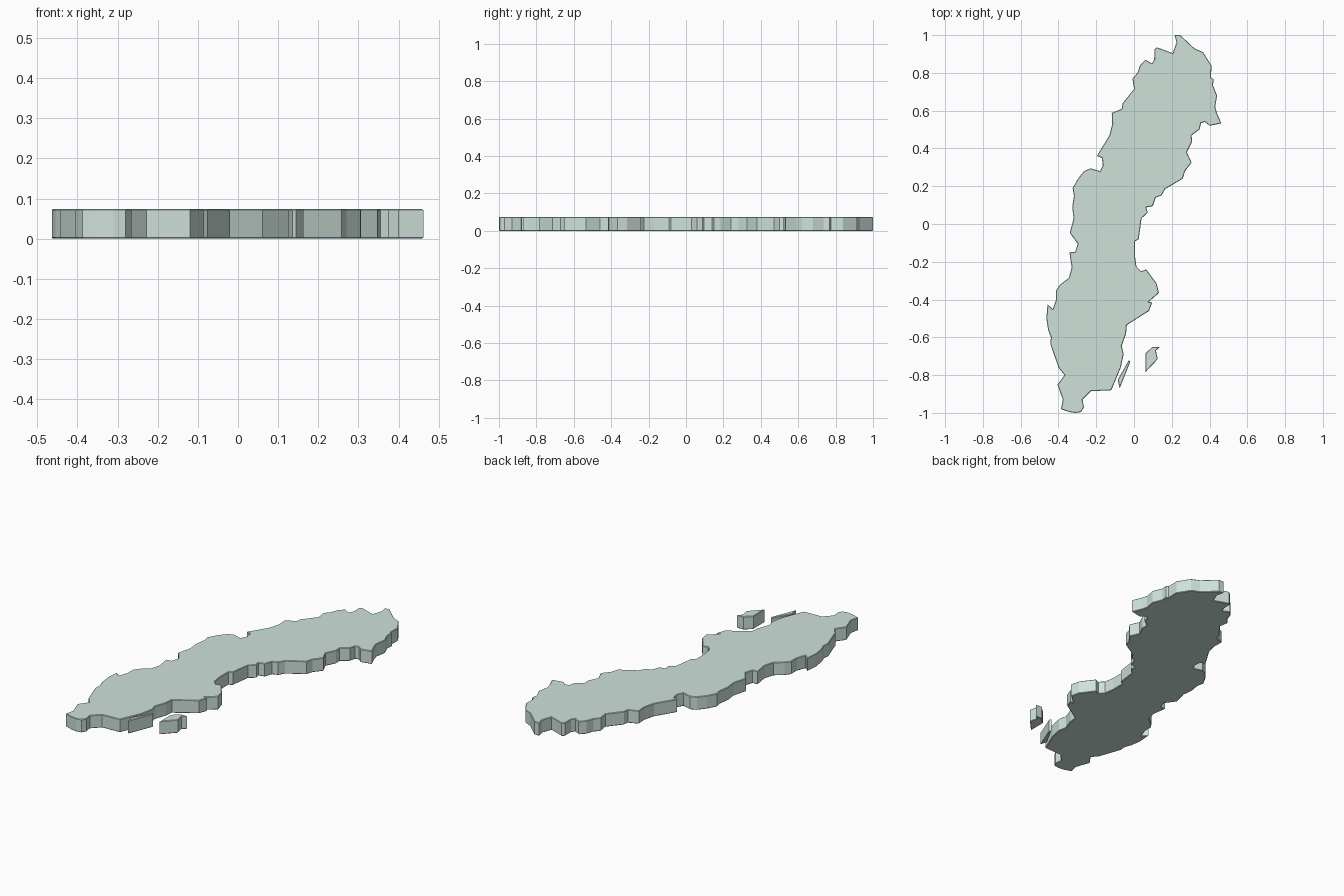
import bpy, bmesh

HEIGHT = 0.074
RIM = 0.003

mat = bpy.data.materials.new("pale_green")
mat.diffuse_color = (0.62, 0.76, 0.70, 1)


def slab(name, outline):
    """Extrude a flat outline into a plate with a tiny softened rim."""
    bm = bmesh.new()
    face = bm.faces.new([bm.verts.new((x, y, 0)) for x, y in outline])
    ext = bmesh.ops.extrude_face_region(bm, geom=[face])
    top = [v for v in ext["geom"] if isinstance(v, bmesh.types.BMVert)]
    bmesh.ops.translate(bm, verts=top, vec=(0, 0, HEIGHT))
    bmesh.ops.recalc_face_normals(bm, faces=bm.faces)
    rim = [e for e in bm.edges if abs(e.verts[0].co.z - e.verts[1].co.z) < 1e-6]
    bmesh.ops.bevel(bm, geom=rim, offset=RIM, segments=1, affect='EDGES',
                    clamp_overlap=True)
    me = bpy.data.meshes.new(name)
    bm.to_mesh(me)
    bm.free()
    me.materials.append(mat)
    ob = bpy.data.objects.new(name, me)
    bpy.context.collection.objects.link(ob)
    return ob


# East coast, north to south
east = [
    (.215, 1), (.245, 1), (.32, .93), (.365, .91), (.41, .84), (.408, .775),
    (.422, .767), (.418, .735), (.44, .68), (.43, .62), (.438, .59),
    (.462, .533), (.40, .52), (.375, .54), (.355, .535), (.347, .50),
    (.305, .47), (.307, .435), (.28, .38), (.305, .325), (.27, .28),
    (.258, .24), (.165, .185), (.145, .15), (.115, .14), (.10, .095),
    (.065, .088), (.073, .06), (.04, .03), (.025, -.08), (.005, -.092),
    (.005, -.17), (.013, -.225), (.038, -.25), (.065, -.24), (.12, -.315),
    (.132, -.365), (.078, -.412), (.096, -.415), (.08, -.46), (-.038, -.535),
    (-.042, -.58), (-.065, -.645), (-.055, -.69), (-.07, -.76), (-.12, -.88),
    (-.228, -.885), (-.272, -.93), (-.265, -.97), (-.28, -.995),
]

# West coast, south to north
west = [
    (-.31, -1), (-.345, -.995), (-.387, -.98), (-.377, -.93), (-.405, -.85),
    (-.368, -.80), (-.40, -.76), (-.443, -.635), (-.44, -.60), (-.455, -.56),
    (-.464, -.50), (-.458, -.425), (-.43, -.45), (-.412, -.40), (-.412, -.35),
    (-.39, -.32), (-.345, -.285), (-.33, -.23), (-.342, -.15), (-.312, -.148),
    (-.298, -.105), (-.34, -.047), (-.32, .03), (-.327, .09), (-.318, .15),
    (-.325, .19), (-.30, .235), (-.265, .28), (-.23, .295), (-.18, .28),
    (-.165, .31), (-.17, .35), (-.197, .36), (-.13, .47), (-.115, .53),
    (-.118, .588), (-.065, .61), (-.06, .64), (0, .715), (-.008, .77),
    (.018, .80), (.032, .84), (.06, .87), (.095, .85), (.107, .87),
    (.108, .925), (.122, .935), (.205, .905), (.225, .96),
]

slab("mainland", east + west)

# Offshore islands
slab("long_island", [(-.027, -.72), (-.02, -.73), (-.076, -.87), (-.086, -.825)])
slab("east_island", [(.06, -.685), (.098, -.65), (.137, -.65), (.116, -.67),
                     (.126, -.715), (.06, -.785)])
